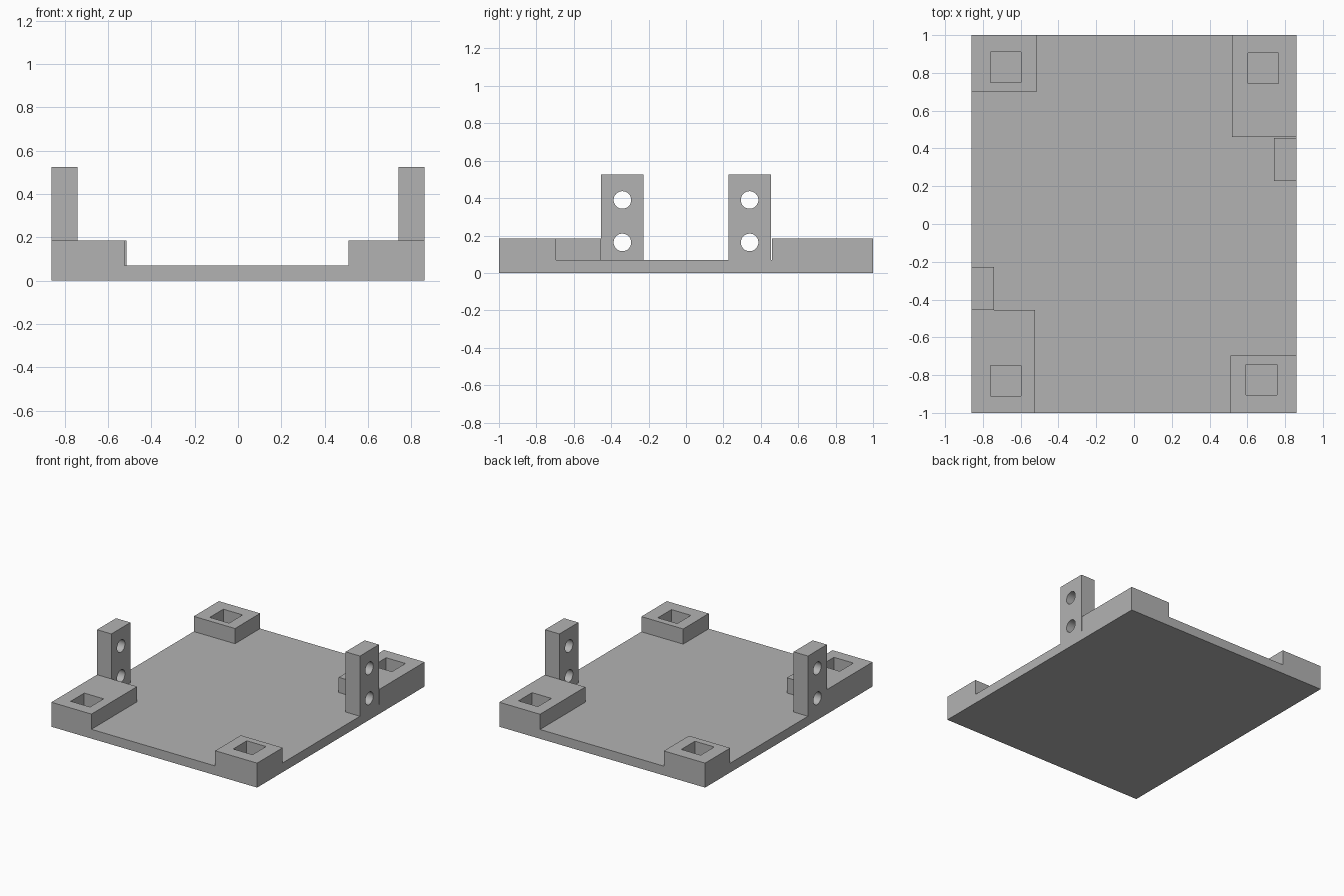
import bpy
import bmesh
from math import pi
from mathutils import Matrix, Vector

cube = bpy.data.objects.get("Cube")
if cube:
    bpy.data.objects.remove(cube, do_unlink=True)

PLATE_TOP, BLOCK_TOP, POST_TOP = 0.07, 0.185, 0.525
HALF_X, HALF_Y = 0.86, 1.0

grey = bpy.data.materials.new("plain grey")
grey.use_nodes = True
grey.diffuse_color = (0.45, 0.45, 0.45, 1)
grey.node_tree.nodes["Principled BSDF"].inputs["Base Color"].default_value = grey.diffuse_color


def finish(name, bm):
    mesh = bpy.data.meshes.new(name)
    bm.to_mesh(mesh)
    bm.free()
    mesh.materials.append(grey)
    obj = bpy.data.objects.new(name, mesh)
    bpy.context.collection.objects.link(obj)
    return obj


def box(name, low, high):
    low, high = Vector(low), Vector(high)
    bm = bmesh.new()
    place = Matrix.Translation((low + high) / 2) @ Matrix.Diagonal((*(high - low), 1))
    bmesh.ops.create_cube(bm, size=1, matrix=place)
    return finish(name, bm)


def rod(name, y, z, x):
    bm = bmesh.new()
    place = Matrix.Translation((x, y, z)) @ Matrix.Rotation(pi / 2, 4, 'Y')
    bmesh.ops.create_cone(bm, cap_ends=True, segments=32, radius1=0.047,
                          radius2=0.047, depth=0.3, matrix=place)
    return finish(name, bm)


def cut(obj, cutter):
    cutter.hide_render = True
    mod = obj.modifiers.new("cut", 'BOOLEAN')
    mod.operation = 'DIFFERENCE'
    mod.solver = 'EXACT'
    mod.object = cutter
    bpy.context.view_layer.objects.active = obj
    bpy.ops.object.modifier_apply(modifier=mod.name)
    bpy.data.objects.remove(cutter, do_unlink=True)


# Base plate
box("base_plate", (-HALF_X, -HALF_Y, 0), (HALF_X, HALF_Y, PLATE_TOP))

# Corner blocks: side signs, inner x and y edges, pocket centre
corners = {
    "back_right_block": (-1, 1, 0.515, 0.70, 0.68, 0.83),
    "back_left_block": (1, 1, 0.52, 0.46, 0.685, 0.825),
    "front_right_block": (-1, -1, 0.525, 0.455, 0.68, 0.83),
    "front_left_block": (1, -1, 0.51, 0.695, 0.675, 0.825),
}
for name, (sx, sy, inner_x, inner_y, px, py) in corners.items():
    xs = sorted((sx * inner_x, sx * HALF_X))
    ys = sorted((sy * inner_y, sy * HALF_Y))
    block = box(name, (xs[0], ys[0], PLATE_TOP), (xs[1], ys[1], BLOCK_TOP))
    half = 0.081
    cut(block, box("pocket_cutter",
                   (sx * px - half, sy * py - half, 0),
                   (sx * px + half, sy * py + half, 0.3)))

# Upright posts on opposite sides, each with two cross holes
for name, s in (("left_post", 1), ("right_post", -1)):
    xs = sorted((s * 0.74, s * HALF_X))
    ys = sorted((s * 0.228, s * 0.455))
    post = box(name, (xs[0], ys[0], PLATE_TOP), (xs[1], ys[1], POST_TOP))
    for z in (0.163, 0.39):
        cut(post, rod("hole_cutter", s * 0.34, z, s * 0.8))
    bpy.ops.object.select_all(action='DESELECT')
    post.select_set(True)
    bpy.context.view_layer.objects.active = post
    bpy.ops.object.shade_smooth_by_angle()
